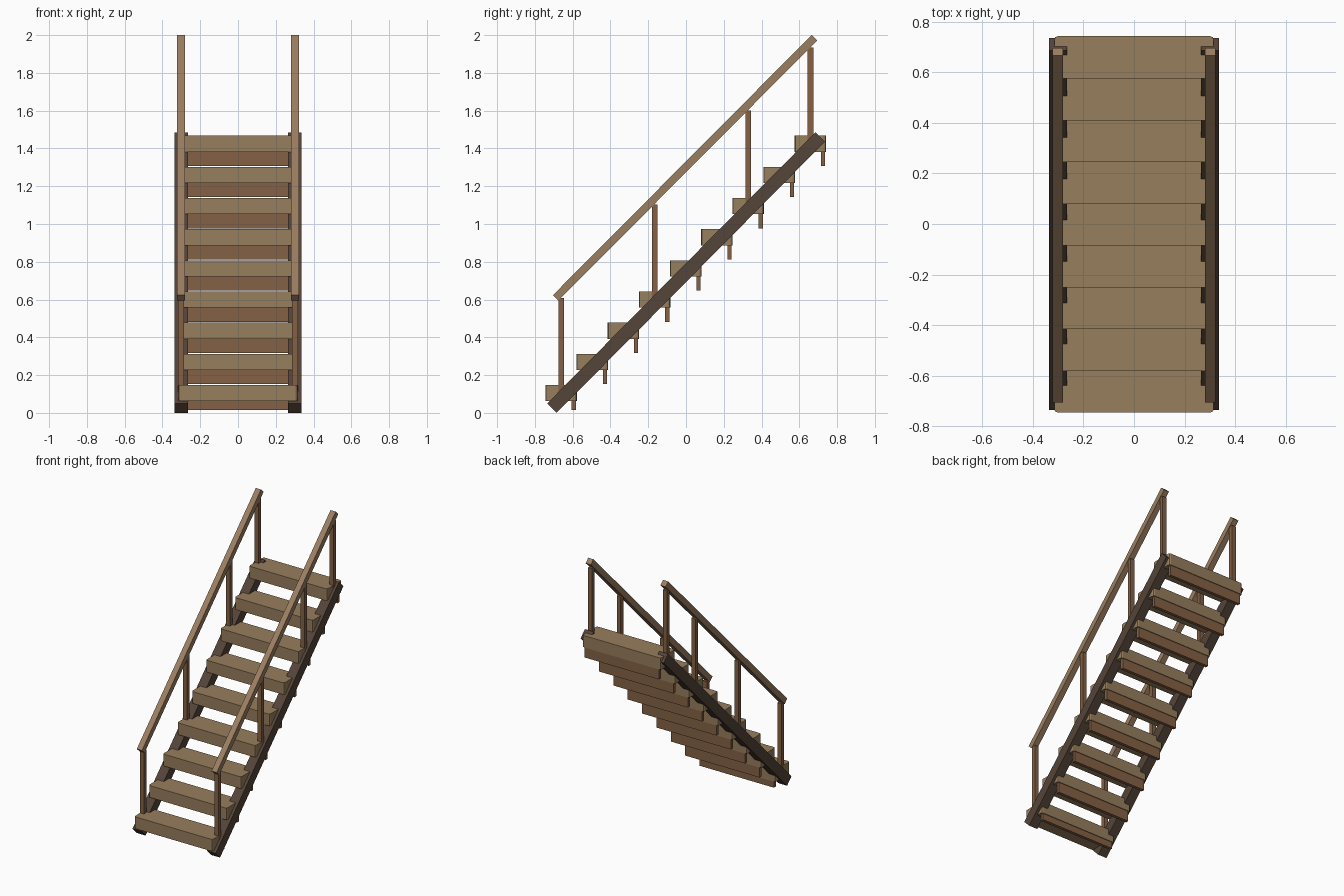
import bpy, bmesh
from mathutils import Vector

if "Cube" in bpy.data.objects:
    bpy.data.objects.remove(bpy.data.objects["Cube"])


def material(name, rgb):
    m = bpy.data.materials.new(name)
    m.diffuse_color = (*rgb, 1)
    m.use_nodes = True
    m.node_tree.nodes["Principled BSDF"].inputs["Base Color"].default_value = m.diffuse_color
    return m


TREAD = material("tread_wood", (0.31, 0.21, 0.11))
RISER = material("riser_wood", (0.23, 0.12, 0.06))
STRINGER = material("dark_wood", (0.09, 0.058, 0.04))
RAIL = material("rail_wood", (0.33, 0.21, 0.12))


def prism(name, profile, x0, x1, mat):
    """Extrude a (y, z) outline from x0 to x1."""
    bm = bmesh.new()
    face = bm.faces.new([bm.verts.new((x0, y, z)) for y, z in profile])
    ext = bmesh.ops.extrude_face_region(bm, geom=[face])
    verts = [v for v in ext["geom"] if isinstance(v, bmesh.types.BMVert)]
    bmesh.ops.translate(bm, verts=verts, vec=Vector((x1 - x0, 0, 0)))
    bmesh.ops.recalc_face_normals(bm, faces=bm.faces)
    me = bpy.data.meshes.new(name)
    bm.to_mesh(me)
    bm.free()
    me.materials.append(mat)
    ob = bpy.data.objects.new(name, me)
    bpy.context.collection.objects.link(ob)
    return ob


def box(name, x0, x1, y0, y1, z0, z1, mat):
    return prism(name, [(y0, z0), (y1, z0), (y1, z1), (y0, z1)], x0, x1, mat)


def chamfer_corners(ob, width):
    """Chamfer only the vertical edges."""
    bm = bmesh.new()
    bm.from_mesh(ob.data)
    edges = [e for e in bm.edges if abs(e.verts[0].co.z - e.verts[1].co.z) > 0.01]
    bmesh.ops.bevel(bm, geom=edges, offset=width, segments=2, profile=0.5,
                    affect='EDGES')
    bm.to_mesh(ob.data)
    bm.free()


# Treads with a riser board under each back edge
STEP = 0.165
for i in range(9):
    y, z = -0.745 + i * STEP, 0.062 + i * STEP
    tread = box(f"tread_{i + 1}", -0.315, 0.315, y, y + 0.167, z, z + 0.086, TREAD)
    chamfer_corners(tread, 0.013)
    box(f"riser_{i + 1}", -0.3, 0.3, y + 0.14, y + 0.162,
        max(z - 0.075, 0.015), z + 0.005, RISER)

for side, s in (("left", -1), ("right", 1)):
    # Sloping stringer with square-cut ends
    prism(f"{side}_stringer",
          [(-0.685, 0), (0.735, 1.435), (0.685, 1.485), (-0.735, 0.05)],
          s * 0.265, s * 0.335, STRINGER)
    # Handrail parallel to the stringer
    prism(f"{side}_handrail",
          [(-0.675, 0.595), (0.695, 1.972), (0.665, 2.0), (-0.705, 0.623)],
          s * 0.28, s * 0.322, RAIL)
    # Posts standing on treads 1, 4, 7 and 9
    for n, k in enumerate((0, 3, 6, 8)):
        y = -0.661 + k * STEP
        underside = 0.595 + (y + 0.675) * 1.005
        box(f"{side}_post_{n + 1}", s * 0.285, s * 0.317, y - 0.015, y + 0.015,
            0.08 + k * STEP, underside - 0.002, RISER)
